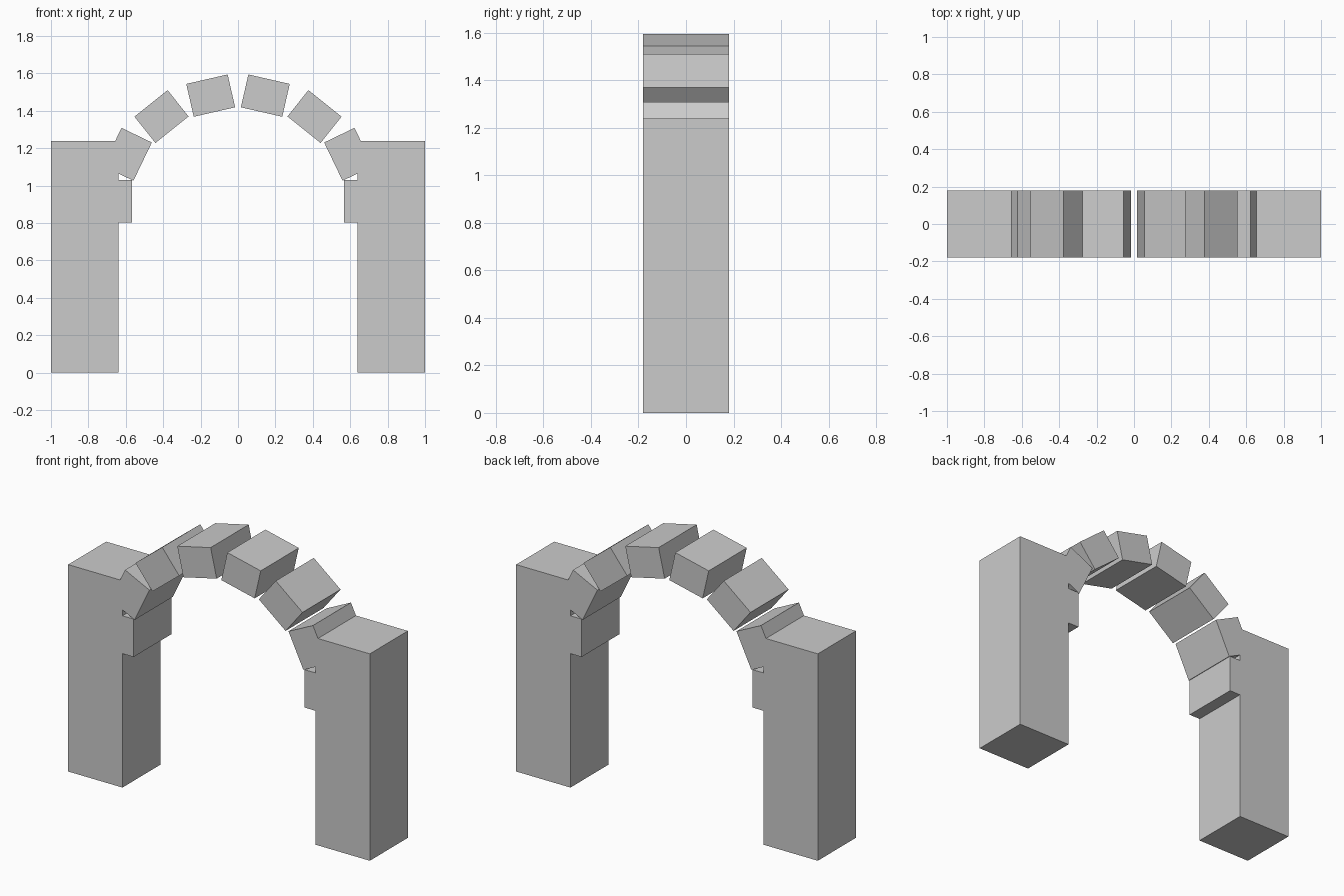
import bpy
from math import sin, cos, pi

if "Cube" in bpy.data.objects:
    bpy.data.objects.remove(bpy.data.objects["Cube"])

DEPTH = 0.36


def block(name, size, loc, tilt=0.0):
    bpy.ops.mesh.primitive_cube_add(size=1, location=loc, rotation=(0, tilt, 0))
    ob = bpy.context.object
    ob.name = name
    ob.scale = size
    return ob


# Two square piers
for side, s in (("left", -1), ("right", 1)):
    block(f"{side}_pier", (0.36, DEPTH, 1.24), (s * 0.82, 0, 0.62))

# Eight arch stones spread along a half ellipse, the end ones set into the piers
COUNT = 8
RADIUS_X, RADIUS_Z, SPRING_Z = 0.656, 0.58, 0.916
for i in range(COUNT):
    t = -pi / 2 + pi * i / (COUNT - 1)
    block(f"arch_stone_{i + 1}", (0.227, DEPTH, 0.18),
          (RADIUS_X * sin(t), 0, SPRING_Z + RADIUS_Z * cos(t)), t)
